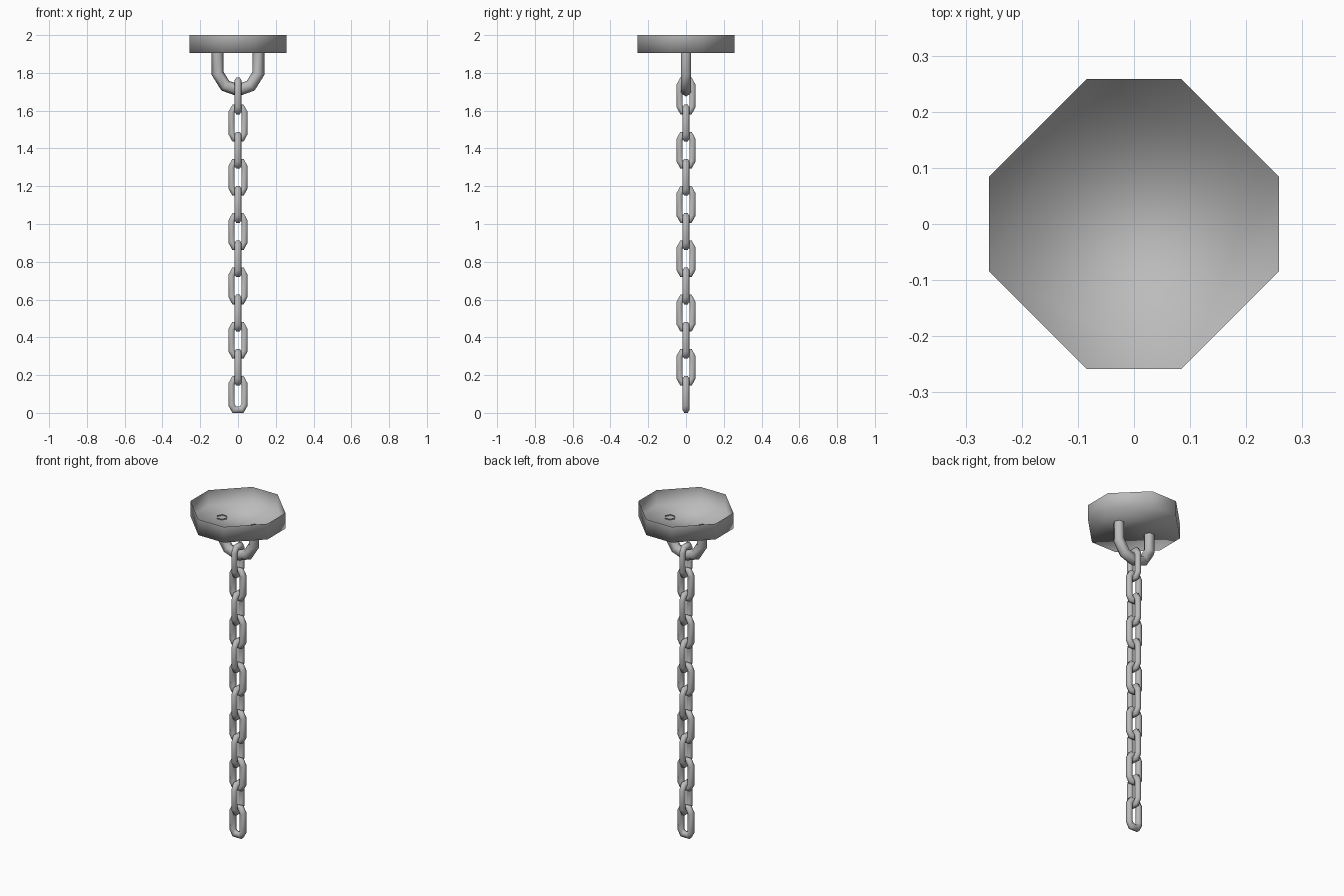
import bpy, bmesh, math
from mathutils import Vector

cube = bpy.data.objects.get("Cube")
if cube:
    bpy.data.objects.remove(cube, do_unlink=True)

# One dull iron colour for everything
iron = bpy.data.materials.new("iron_grey")
iron.use_nodes = True
GREY = (0.5, 0.5, 0.5, 1)
iron.diffuse_color = GREY
iron.node_tree.nodes["Principled BSDF"].inputs["Base Color"].default_value = GREY


def make_mesh(name, bm):
    for f in bm.faces:
        f.smooth = True
    mesh = bpy.data.meshes.new(name)
    bm.to_mesh(mesh)
    bm.free()
    mesh.materials.append(iron)
    return mesh


def add_object(name, mesh):
    ob = bpy.data.objects.new(name, mesh)
    bpy.context.collection.objects.link(ob)
    return ob


def hex_bar(name, path, radius, phase, closed):
    """Six-sided bar swept along an (x, z) path with mitred corners."""
    bm = bmesh.new()
    pts = [Vector(p) for p in path]
    n = len(pts)
    rings = []
    for i, p in enumerate(pts):
        before = p - pts[i - 1] if closed or i > 0 else pts[1] - p
        after = pts[(i + 1) % n] - p if closed or i < n - 1 else before
        before, after = before.normalized(), after.normalized()
        tangent = (before + after).normalized()
        side = Vector((tangent.y, -tangent.x)) / tangent.dot(after)
        ring = []
        for k in range(6):
            a = phase + k * math.tau / 6
            q = p + side * radius * math.cos(a)
            ring.append(bm.verts.new((q.x, radius * math.sin(a), q.y)))
        rings.append(ring)
    for i in range(n if closed else n - 1):
        a, b = rings[i], rings[(i + 1) % n]
        for k in range(6):
            j = (k + 1) % 6
            bm.faces.new((a[k], a[j], b[j], b[k]))
    bmesh.ops.recalc_face_normals(bm, faces=bm.faces)
    return make_mesh(name, bm)


# Ceiling plate: a shallow eight-sided shell, open on top
W, C, FLOOR, TOP = 0.258, 0.085, 1.905, 2.0
outline = [(C, -W), (W, -C), (W, C), (C, W), (-C, W), (-W, C), (-W, -C), (-C, -W)]
bm = bmesh.new()
low = [bm.verts.new((x, y, FLOOR)) for x, y in outline]
high = [bm.verts.new((x, y, TOP)) for x, y in outline]
bm.faces.new(low[::-1])
for i in range(8):
    j = (i + 1) % 8
    bm.faces.new((low[i], low[j], high[j], high[i]))
add_object("ceiling_plate", make_mesh("ceiling_plate", bm))

# U-shaped shackle, its legs just piercing the plate
half = [(0.108, FLOOR + 0.006), (0.108, 1.797), (0.067, 1.732)]
path = half + [(0, 1.708)] + [(-x, z) for x, z in reversed(half)]
add_object("shackle", hex_bar("shackle", path, 0.031, 0, False))

# Chain: twelve identical links, each turned a quarter from the last
R, LENGTH, PITCH = 0.019, 0.195, 0.1437
flat = R * math.cos(math.pi / 6)
side_path = [(0.02, flat), (0.034, 0.042), (0.034, LENGTH - 0.042), (0.02, LENGTH - flat)]
link_path = side_path + [(-x, z) for x, z in reversed(side_path)]
link_mesh = hex_bar("chain_link", link_path, R, math.pi / 6, True)
for i in range(12):
    link = add_object(f"chain_link_{i + 1}", link_mesh)
    link.location.z = i * PITCH
    link.rotation_euler.z = (i % 2) * math.pi / 2
